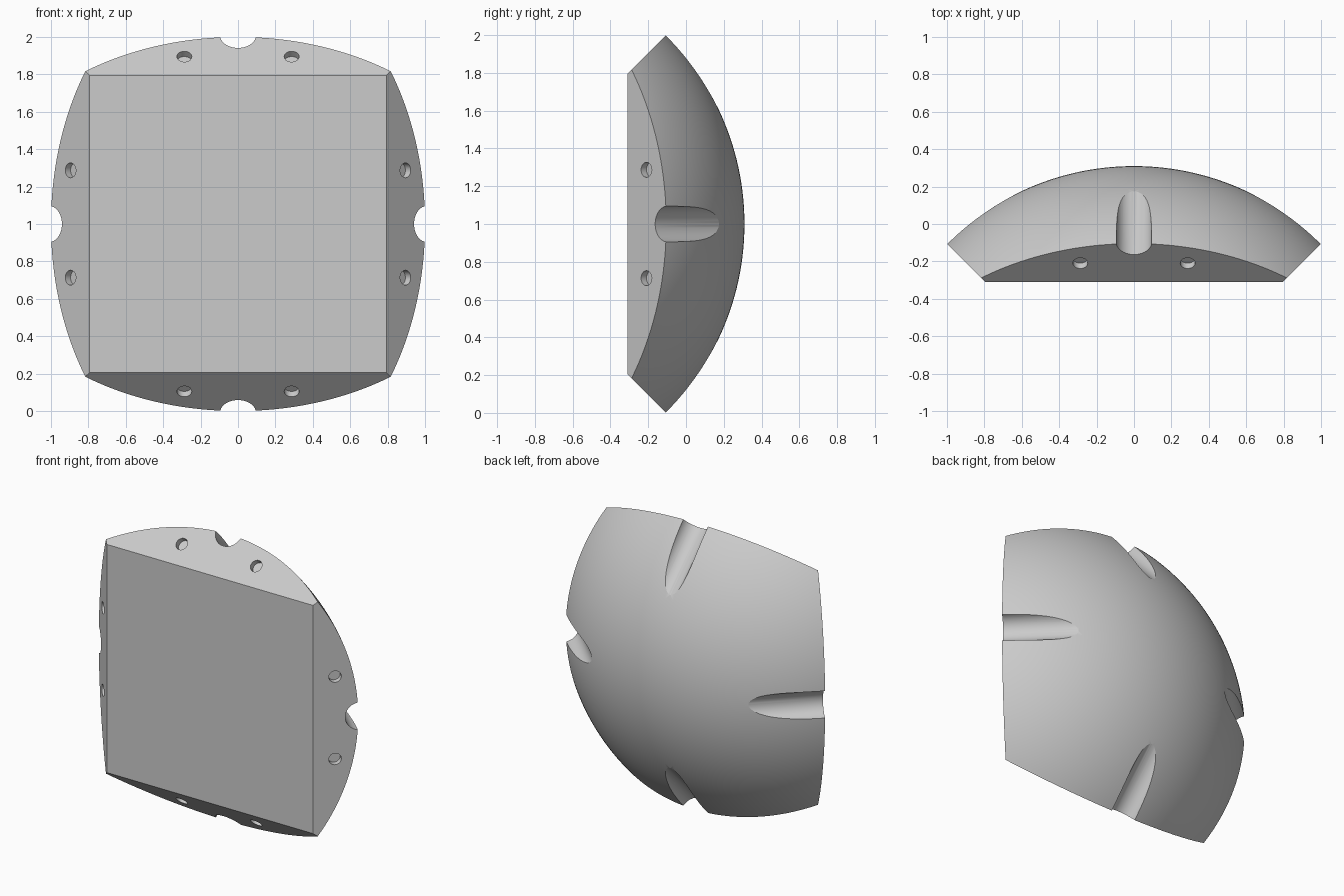
import bpy, bmesh, math
from mathutils import Matrix, Vector

if "Cube" in bpy.data.objects:
    bpy.data.objects.remove(bpy.data.objects["Cube"], do_unlink=True)

RADIUS = math.sqrt(2)             # sphere radius
FRONT = 0.795                     # sphere centre to flat front
HALF_DEPTH = (RADIUS - FRONT) / 2
CENTRE = Vector((0, HALF_DEPTH - RADIUS, 1))
STEPS = 64

grey = bpy.data.materials.new("grey")
grey.use_nodes = True
grey.diffuse_color = (0.6, 0.6, 0.6, 1)
grey.node_tree.nodes["Principled BSDF"].inputs["Base Color"].default_value = grey.diffuse_color


def make_object(name, bm):
    bmesh.ops.recalc_face_normals(bm, faces=bm.faces[:])
    mesh = bpy.data.meshes.new(name)
    bm.to_mesh(mesh)
    bm.free()
    mesh.materials.append(grey)
    obj = bpy.data.objects.new(name, mesh)
    bpy.context.collection.objects.link(obj)
    return obj


# Domed back: an evenly spaced grid projected onto the sphere
bm = bmesh.new()
bmesh.ops.create_grid(bm, x_segments=STEPS, y_segments=STEPS, size=1)
for v in bm.verts:
    a, b = (math.tan(t * math.pi / 4) for t in v.co.xy)
    v.co = Vector((a, 1, b)).normalized() * RADIUS

# Slanted sides run from the rim towards the sphere centre, down to the flat front
rim = [e for e in bm.edges if e.is_boundary]
new = bmesh.ops.extrude_edge_only(bm, edges=rim)["geom"]
for v in (g for g in new if isinstance(g, bmesh.types.BMVert)):
    v.co *= FRONT / max(abs(v.co.x), abs(v.co.z))
    v.co.y = FRONT
sides = [g for g in new if isinstance(g, bmesh.types.BMFace)]
front_edges = [e for e in bm.edges if e.is_boundary]
bmesh.ops.contextual_create(bm, geom=front_edges)
inner = [e for e in bm.edges if len(e.link_faces) == 2
         and all(f in sides for f in e.link_faces) and e.calc_face_angle(0) < 0.1]
bmesh.ops.dissolve_edges(bm, edges=inner, use_verts=False)
bmesh.ops.translate(bm, verts=bm.verts[:], vec=CENTRE)
panel = make_object("domed_panel", bm)

# Edge grooves and blind peg holes, square to each slanted side
cut = bmesh.new()


def bore(turn, x, reach, radius, depth, segments):
    """Cylinder into a side: x along it, reach from the sphere centre."""
    outside = 0.1
    s = reach / math.sqrt(2)
    place = (Matrix.Translation(CENTRE) @ Matrix.Rotation(turn, 4, "Y")
             @ Matrix.Translation((x, s, s)) @ Matrix.Rotation(math.radians(225), 4, "X")
             @ Matrix.Translation((0, 0, (depth - outside) / 2)))
    bmesh.ops.create_cone(cut, cap_ends=True, segments=segments, radius1=radius,
                          radius2=radius, depth=depth + outside, matrix=place)


for i in range(4):
    turn = i * math.pi / 2
    bore(turn, 0, RADIUS + 0.013, 0.096, 0.65, 64)
    for x in (-0.287, 0.287):
        bore(turn, x, 1.266, 0.04, 0.04, 32)
cutter = make_object("groove_and_hole_cutter", cut)
cutter.hide_render = True

mod = panel.modifiers.new("cut_grooves_and_holes", "BOOLEAN")
mod.operation = "DIFFERENCE"
mod.solver = "EXACT"
mod.object = cutter
bpy.ops.object.select_all(action="DESELECT")
panel.select_set(True)
bpy.context.view_layer.objects.active = panel
bpy.ops.object.modifier_apply(modifier=mod.name)
bpy.data.objects.remove(cutter, do_unlink=True)
bpy.ops.object.shade_smooth_by_angle(angle=math.radians(20))
